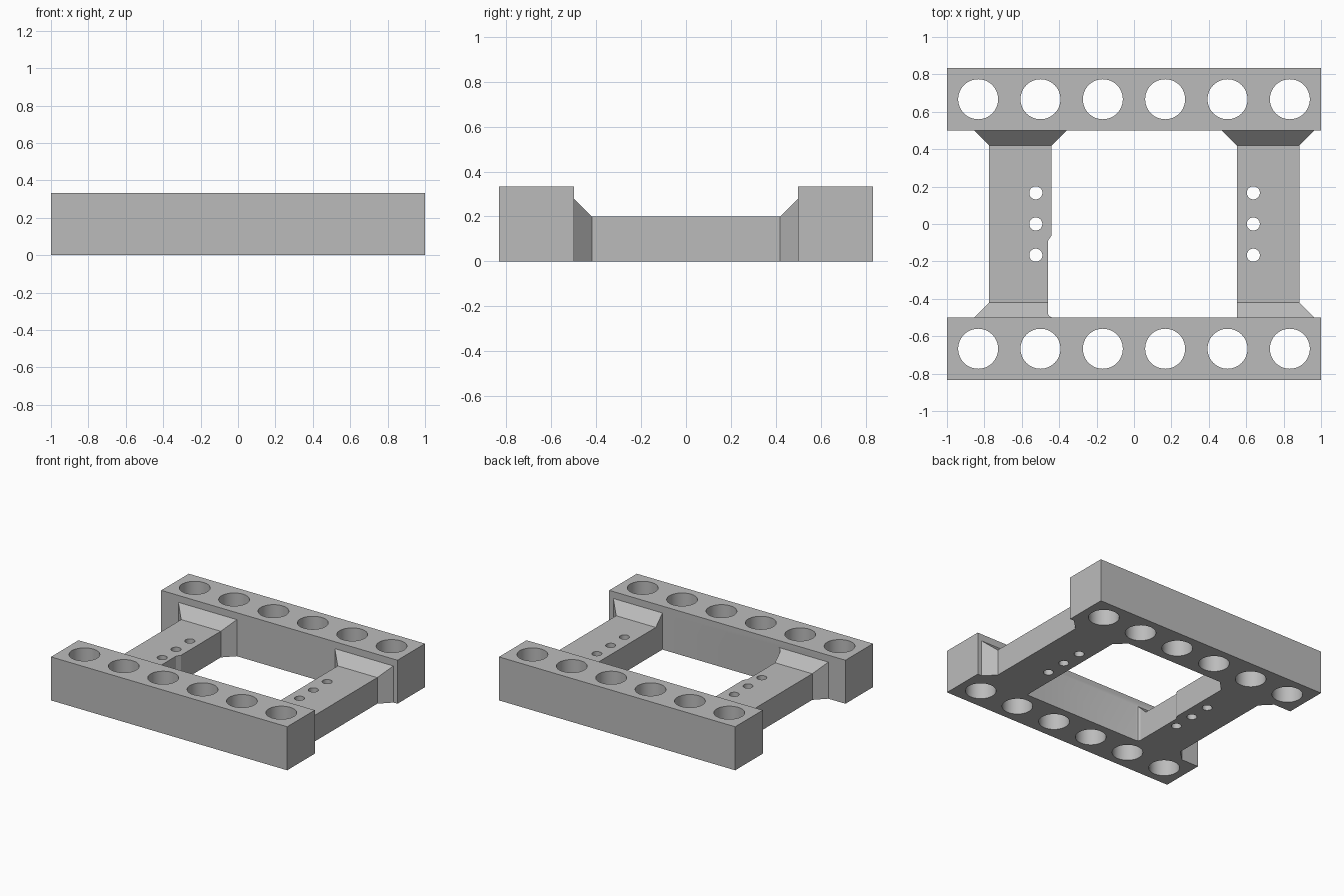
import bpy
import bmesh
from mathutils import Matrix

cube = bpy.data.objects.get("Cube")
if cube:
    bpy.data.objects.remove(cube, do_unlink=True)

RAIL_IN, RAIL_OUT, RAIL_H = 0.5, 0.833, 0.333
BEAM_H, FLARE_Y, FLARE = 0.2, 0.42, 0.08

grey = bpy.data.materials.new("plain grey")
grey.use_nodes = True
colour = (0.5, 0.5, 0.5, 1)
grey.diffuse_color = colour
grey.node_tree.nodes["Principled BSDF"].inputs["Base Color"].default_value = colour


def add_object(name, bm):
    bmesh.ops.recalc_face_normals(bm, faces=bm.faces)
    mesh = bpy.data.meshes.new(name)
    bm.to_mesh(mesh)
    bm.free()
    mesh.materials.append(grey)
    obj = bpy.data.objects.new(name, mesh)
    bpy.context.collection.objects.link(obj)
    return obj


def prism(outline, height):
    bm = bmesh.new()
    base = bm.faces.new([bm.verts.new((x, y, 0)) for x, y in outline])
    top = bmesh.ops.extrude_face_region(bm, geom=[base])["geom"]
    verts = [v for v in top if isinstance(v, bmesh.types.BMVert)]
    bmesh.ops.translate(bm, verts=verts, vec=(0, 0, height))
    return bm


def rail(name, side):
    a, b = side * RAIL_IN, side * RAIL_OUT
    return add_object(name, prism([(-1, a), (1, a), (1, b), (-1, b)], RAIL_H))


def beam(name, left, right, front_inner):
    # Outer and back corners flare; the front inner edge varies per beam
    outline = [(right, FLARE_Y), (right + FLARE, RAIL_IN), (left - FLARE, RAIL_IN),
               (left, FLARE_Y), (left, -FLARE_Y)] + front_inner
    bm = prism(outline, BEAM_H)
    for y in (-FLARE_Y, FLARE_Y):
        bmesh.ops.bisect_plane(bm, geom=bm.verts[:] + bm.edges[:] + bm.faces[:],
                               dist=0.0001, plane_co=(0, y, 0), plane_no=(0, 1, 0))
    # Top ramps up to meet each rail
    for v in bm.verts:
        if v.co.z > 0.1:
            v.co.z += max(0, abs(v.co.y) - FLARE_Y)
    return add_object(name, bm)


def boolean(target, tool, operation):
    mod = target.modifiers.new(operation.lower(), "BOOLEAN")
    mod.operation = operation
    mod.solver = "EXACT"
    mod.object = tool
    bpy.context.view_layer.objects.active = target
    bpy.ops.object.modifier_apply(modifier=mod.name)
    bpy.data.objects.remove(tool, do_unlink=True)


# Rails and cross beams fused into one frame
frame = rail("frame", -1)
boolean(frame, rail("back_rail", 1), "UNION")

# Beam with a clearance notch along its inner edge
notched = [(-0.775 - FLARE, -RAIL_IN), (-0.437, -RAIL_IN), (-0.452, -0.494),
           (-0.46, -0.48), (-0.46, -0.09), (-0.44, -0.06)]
boolean(frame, beam("right_beam", -0.775, -0.44, notched), "UNION")

# Beam with a straight inner front edge
plain = [(0.55, -RAIL_IN), (0.885 + FLARE, -RAIL_IN), (0.885, -FLARE_Y)]
boolean(frame, beam("left_beam", 0.55, 0.885, plain), "UNION")

# Drill the large rail holes and the small beam holes
holes = [((i - 2.5) / 3, side * 0.667, 0.107) for i in range(6) for side in (-1, 1)]
holes += [(x, i / 6, 0.035) for x in (-0.525, 0.638) for i in (-1, 0, 1)]
bm = bmesh.new()
for x, y, radius in holes:
    bmesh.ops.create_cone(bm, cap_ends=True, segments=48, radius1=radius, radius2=radius,
                          depth=1, matrix=Matrix.Translation((x, y, 0.2)))
drill = add_object("drill", bm)
drill.hide_render = True
boolean(frame, drill, "DIFFERENCE")

# Smooth hole walls, crisp edges elsewhere
bpy.ops.object.select_all(action="DESELECT")
frame.select_set(True)
bpy.context.view_layer.objects.active = frame
bpy.ops.object.shade_smooth_by_angle(angle=0.5)
